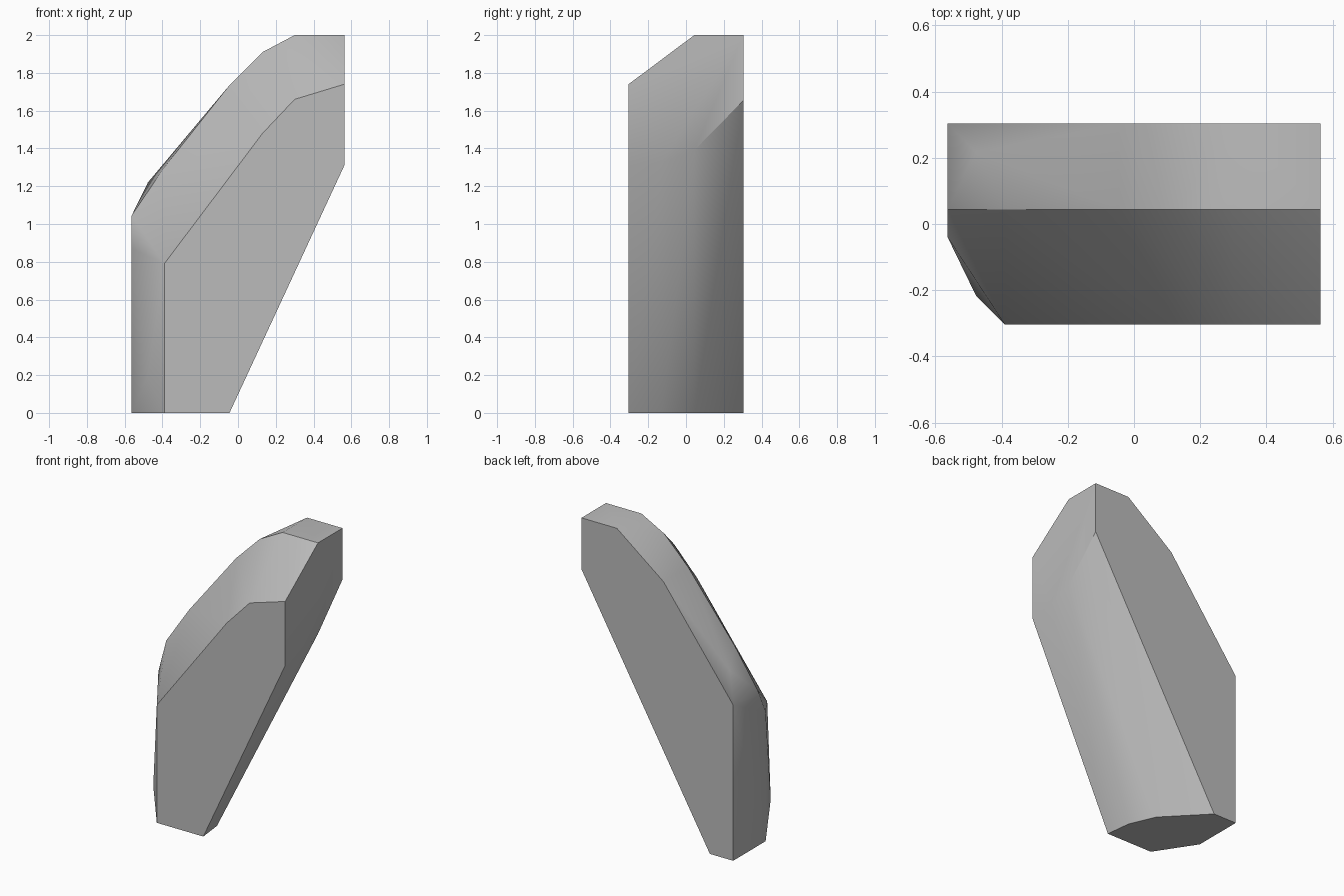
import bpy
import bmesh
import math

cube = bpy.data.objects.get("Cube")
if cube:
    bpy.data.objects.remove(cube, do_unlink=True)

# Stations along the width and the depth
outer, bevel, inner, slope, shoulder, crown, end = -0.563, -0.477, -0.39, -0.045, 0.13, 0.3, 0.563
front, belly, ridge, back = -0.304, -0.13, 0.044, 0.304
chamfer = -0.04
top = 2.0

# Corner points (x, z) of each slice, keyed by depth
slices = {
    # flat front face
    front: [(inner, 0), (slope, 0), (end, 1.31), (end, 1.74),
            (crown, 1.66), (shoulder, 1.48), (inner, 0.79)],
    # bulge on the chamfered front corner
    -0.217: [(bevel, 0.19)],
    # rounded underside
    belly: [(-0.065, 0), (end, 1.325)],
    # chamfer edge on the outer side
    chamfer: [(outer, 0), (outer, 0.87)],
    # ridge where the front slope meets the top
    ridge: [(-0.14, 0), (end, 1.39), (end, top), (crown, top), (shoulder, 1.91),
            (slope, 1.735), (inner, 1.30), (outer, 1.045)],
    # cut corner on the outer top
    0.217: [(bevel, 1.22)],
    # flat back face
    back: [(outer, 0), (inner, 0), (end, 1.655), (end, top),
           (crown, top), (slope, 1.735), (outer, 1.045)],
}


def make_material(name, color):
    material = bpy.data.materials.new(name)
    material.use_nodes = True
    material.diffuse_color = color
    material.node_tree.nodes["Principled BSDF"].inputs["Base Color"].default_value = color
    return material


def convex_block(name, sections, material):
    """Wrap the section corners in a closed faceted solid."""
    bm = bmesh.new()
    for y, corners in sections.items():
        for x, z in corners:
            bm.verts.new((x, y, z))
    bmesh.ops.convex_hull(bm, input=bm.verts[:])
    loose = [v for v in bm.verts if not v.link_faces]
    bmesh.ops.delete(bm, geom=loose, context="VERTS")
    # merge the triangles of the flat sides
    bmesh.ops.dissolve_limit(bm, angle_limit=math.radians(0.5),
                             verts=bm.verts[:], edges=bm.edges[:])
    bmesh.ops.recalc_face_normals(bm, faces=bm.faces[:])
    mesh = bpy.data.meshes.new(name)
    bm.to_mesh(mesh)
    bm.free()
    mesh.materials.append(material)
    obj = bpy.data.objects.new(name, mesh)
    bpy.context.collection.objects.link(obj)
    return obj


# Leaning block
block = convex_block("leaning_block", slices, make_material("light_grey", (0.5, 0.5, 0.5, 1)))

# Soft facets with crisp outer edges
bpy.ops.object.select_all(action="DESELECT")
block.select_set(True)
bpy.context.view_layer.objects.active = block
bpy.ops.object.shade_smooth_by_angle(angle=math.radians(30))
